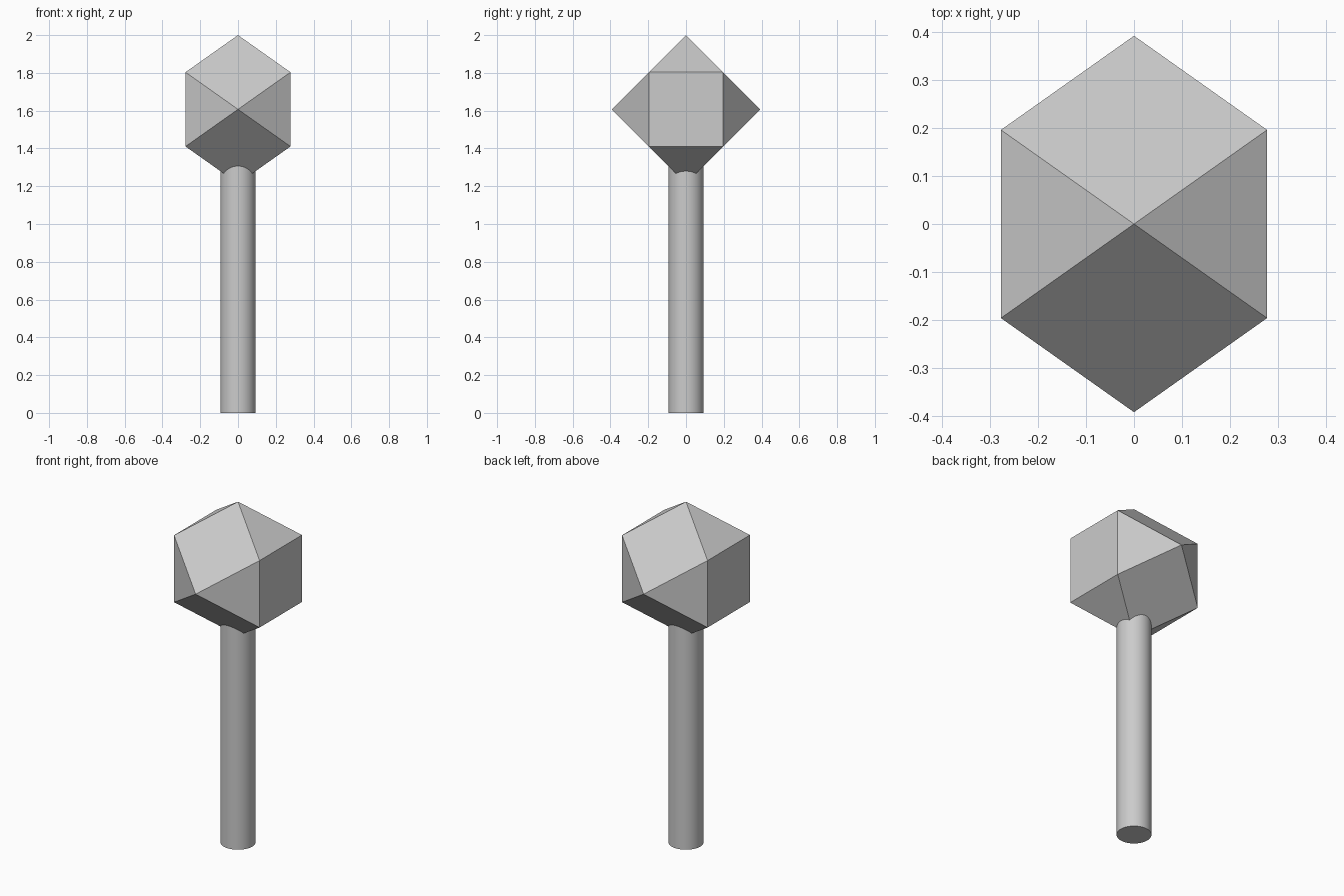
import bpy, bmesh
from itertools import product
from math import radians
from mathutils import Matrix

HEAD_RADIUS = 0.393
HEAD_CENTRE = 2.0 - HEAD_RADIUS
SHAFT_RADIUS = 0.093

default_cube = bpy.data.objects.get("Cube")
if default_cube:
    bpy.data.objects.remove(default_cube, do_unlink=True)

# One plain grey for the whole model
grey = bpy.data.materials.new("light_grey")
grey.use_nodes = True
grey.diffuse_color = (0.6, 0.6, 0.6, 1)
grey.node_tree.nodes["Principled BSDF"].inputs["Base Color"].default_value = grey.diffuse_color


def add_part(name, bm):
    mesh = bpy.data.meshes.new(name)
    bmesh.ops.recalc_face_normals(bm, faces=bm.faces)
    bm.to_mesh(mesh)
    bm.free()
    mesh.materials.append(grey)
    part = bpy.data.objects.new(name, mesh)
    bpy.context.collection.objects.link(part)
    return part


# Faceted head: a cuboctahedron on the edge midpoints of a cube, tipped onto a corner
bm = bmesh.new()
for corner in product((-1, 0, 1), repeat=3):
    if corner.count(0) == 1:
        bm.verts.new(corner)
bmesh.ops.convex_hull(bm, input=bm.verts)
bmesh.ops.dissolve_limit(bm, angle_limit=radians(1), verts=bm.verts, edges=bm.edges)
bm.transform(Matrix.Translation((0, 0, HEAD_CENTRE))
             @ Matrix.Rotation(radians(45), 4, "X")
             @ Matrix.Scale(HEAD_RADIUS / 2 ** 0.5, 4))
add_part("faceted_head", bm)

# Round shaft, running up into the head
bm = bmesh.new()
bmesh.ops.create_cone(bm, cap_ends=True, segments=48, radius1=SHAFT_RADIUS,
                      radius2=SHAFT_RADIUS, depth=HEAD_CENTRE,
                      matrix=Matrix.Translation((0, 0, HEAD_CENTRE / 2)))
shaft = add_part("shaft", bm)
bpy.ops.object.select_all(action="DESELECT")
shaft.select_set(True)
bpy.context.view_layer.objects.active = shaft
bpy.ops.object.shade_smooth_by_angle(angle=radians(30))
